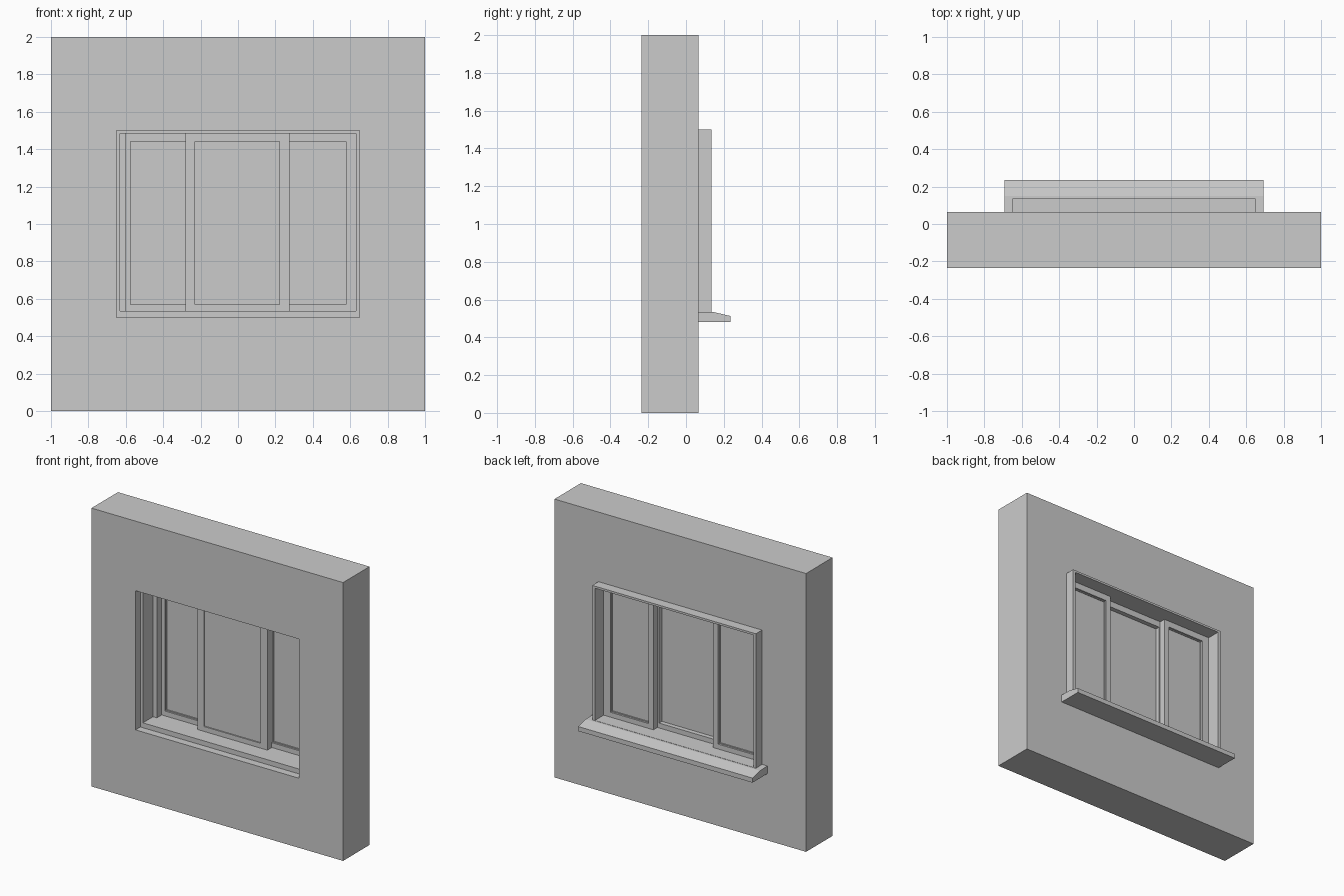
import bpy, bmesh

if "Cube" in bpy.data.objects:
    bpy.data.objects.remove(bpy.data.objects["Cube"])


def finish(name, bm):
    bmesh.ops.recalc_face_normals(bm, faces=bm.faces)
    me = bpy.data.meshes.new(name)
    bm.to_mesh(me)
    bm.free()
    ob = bpy.data.objects.new(name, me)
    bpy.context.collection.objects.link(ob)
    return ob


def box(name, x0, x1, y0, y1, z0, z1):
    bm = bmesh.new()
    bmesh.ops.create_cube(bm, size=1)
    for v in bm.verts:
        v.co.x = x0 if v.co.x < 0 else x1
        v.co.y = y0 if v.co.y < 0 else y1
        v.co.z = z0 if v.co.z < 0 else z1
    return finish(name, bm)


def ring(name, outer, inner, y0, y1):
    """Rectangular frame; outer and inner are (x0, x1, z0, z1)."""
    bm = bmesh.new()
    loops = []
    for (xa, xb, za, zb), y in ((outer, y0), (outer, y1), (inner, y1), (inner, y0)):
        loops.append([bm.verts.new((x, y, z)) for x, z in
                      ((xa, za), (xb, za), (xb, zb), (xa, zb))])
    for k in range(4):
        a, b = loops[k], loops[(k + 1) % 4]
        for i in range(4):
            j = (i + 1) % 4
            bm.faces.new((a[i], a[j], b[j], b[i]))
    return finish(name, bm)


def sash(name, outer, pane, y0, y1, glass_y, bead=0.0):
    """Sash frame, optional glazing bead, and glass pane."""
    ring(name + "_sash", outer, pane, y0, y1)
    xa, xb, za, zb = pane
    if bead:
        inset = (xa + bead, xb - bead, za + bead, zb - bead)
        ring(name + "_glazing_bead", pane, inset, glass_y - 0.01, glass_y + 0.01)
    box(name + "_glass", xa, xb, glass_y - 0.004, glass_y + 0.004, za, zb)


# Wall with window opening
opening = (-0.65, 0.65, 0.50, 1.50)
ring("wall", (-1, 1, 0, 2), opening, -0.235, 0.065)

# Window lining, projecting from the back of the wall
inner = (-0.63, 0.63, 0.535, 1.485)
ring("window_frame", opening, inner, -0.18, 0.135)

# Side stop next to the left sash
box("left_stop", -0.63, -0.60, -0.065, 0.035, 0.535, 1.485)

# Three sliding sashes: centre one in the front track
sash("centre", (-0.28, 0.275, 0.535, 1.485), (-0.23, 0.222, 0.57, 1.44), -0.06, -0.01, -0.047)
sash("left", (-0.60, -0.24, 0.535, 1.485), (-0.575, -0.28, 0.57, 1.44), -0.01, 0.035, 0.012, 0.005)
sash("right", (0.235, 0.63, 0.535, 1.485), (0.275, 0.577, 0.57, 1.44), -0.01, 0.035, 0.012, 0.005)

# Sloped outer sill
profile = [(0.065, 0.48), (0.235, 0.48), (0.235, 0.513), (0.15, 0.533), (0.065, 0.535)]
bm = bmesh.new()
face = bm.faces.new([bm.verts.new((-0.693, y, z)) for y, z in profile])
ext = bmesh.ops.extrude_face_region(bm, geom=[face], use_keep_orig=True)
bmesh.ops.translate(bm, vec=(1.386, 0, 0),
                    verts=[g for g in ext["geom"] if isinstance(g, bmesh.types.BMVert)])
finish("window_sill", bm)
